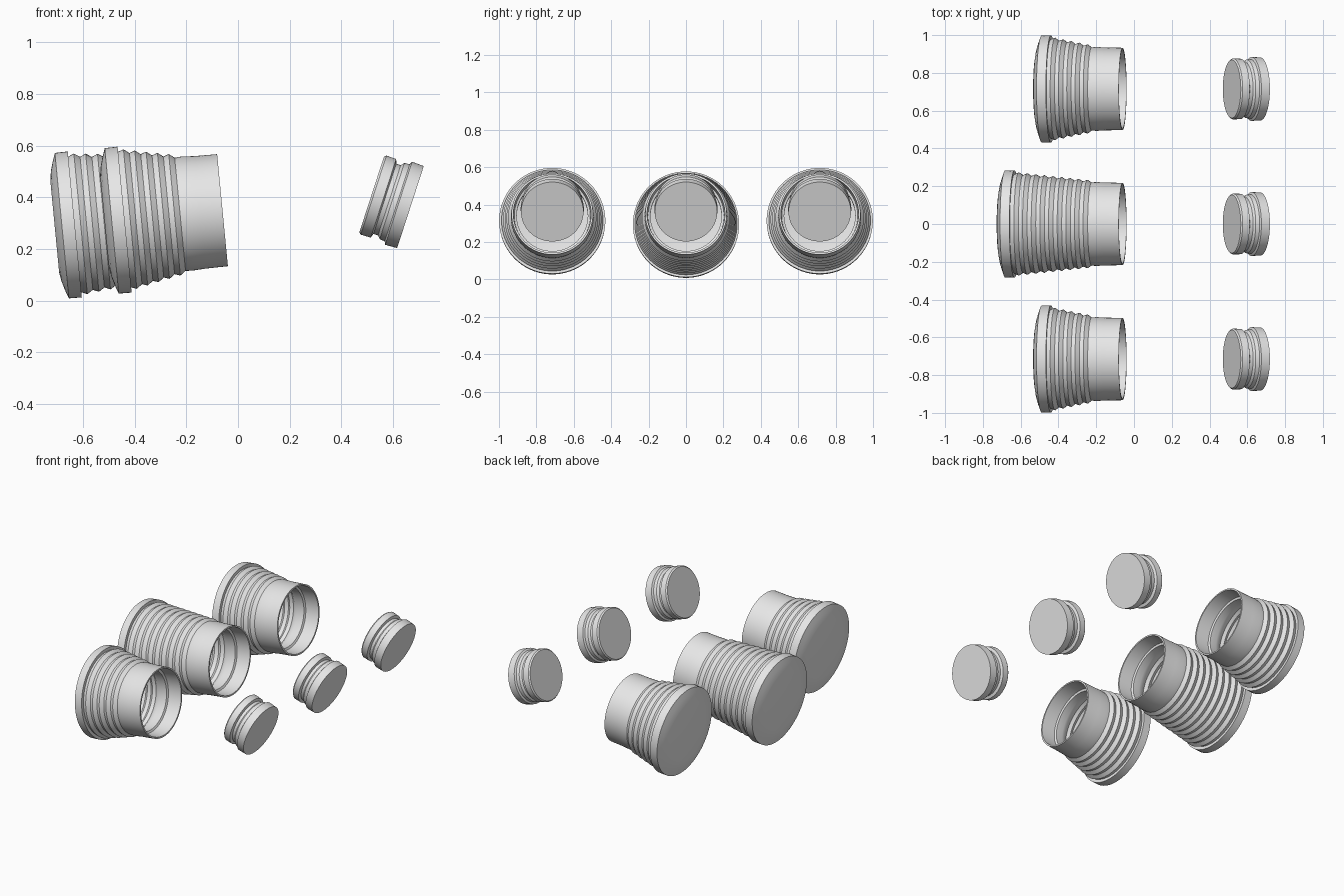
import bpy, bmesh, math

SEGMENTS = 72

cube = bpy.data.objects.get("Cube")
if cube:
    bpy.data.objects.remove(cube, do_unlink=True)

grey = bpy.data.materials.new("light_grey")
grey.use_nodes = True
grey.diffuse_color = (0.8, 0.8, 0.8, 1)
grey.node_tree.nodes["Principled BSDF"].inputs["Base Color"].default_value = (0.8, 0.8, 0.8, 1)


def lathe(name, profile, location, tilt):
    """Revolve (depth, radius) points about the x axis; depth runs towards -x."""
    bm = bmesh.new()
    rings = []
    for depth, radius in profile:
        count = SEGMENTS if radius > 0 else 1
        rings.append([bm.verts.new((-depth,
                                    radius * math.cos(math.tau * i / SEGMENTS),
                                    radius * math.sin(math.tau * i / SEGMENTS)))
                      for i in range(count)])
    for a, b in zip(rings, rings[1:]):
        for i in range(SEGMENTS):
            j = (i + 1) % SEGMENTS
            corners = [a[i % len(a)], a[j % len(a)], b[j % len(b)], b[i % len(b)]]
            bm.faces.new(list(dict.fromkeys(corners)))
    bmesh.ops.recalc_face_normals(bm, faces=bm.faces)
    mesh = bpy.data.meshes.new(name)
    bm.to_mesh(mesh)
    bm.free()
    mesh.materials.append(grey)
    obj = bpy.data.objects.new(name, mesh)
    bpy.context.collection.objects.link(obj)
    obj.location = location
    obj.rotation_euler.y = math.radians(tilt)
    bpy.ops.object.select_all(action='DESELECT')
    obj.select_set(True)
    bpy.context.view_layer.objects.active = obj
    bpy.ops.object.shade_smooth_by_angle(angle=math.radians(35))


def cup(name, y, flange, waves):
    """Hollow ribbed cup; flange is the depth at which the base flange begins."""
    start, steps = 0.165, 4
    ribs = []
    for i in range(waves * steps + 1):
        t = i / (waves * steps)
        swell = 0.006 * math.cos(math.tau * i / steps)
        ribs.append((start + t * (flange - start), 0.226 + 0.044 * t - swell))
    outer = [(0, 0.218), (0.088, 0.219), (0.14, 0.222)] + ribs
    base = [(flange, 0.284), (flange + 0.05, 0.283), (flange + 0.062, 0.25),
            (flange + 0.072, 0.215), (flange + 0.078, 0.18), (flange + 0.078, 0)]
    # Inner wall follows the ribs, with a ledge below the neck
    inner = [(0, 0.208), (0.09, 0.203), (0.095, 0.19), (0.14, 0.19)]
    inner += [(d, r - 0.025) for d, r in ribs]
    inner += [(flange + 0.04, 0.24), (flange + 0.055, 0.2), (flange + 0.055, 0)]
    lathe(name, inner[::-1] + outer + base, (-0.06, y, 0.35), -5.5)


# Ribbed cups
cup("left_cup", -0.715, 0.381, 5)
cup("middle_cup", 0, 0.575, 9)
cup("right_cup", 0.715, 0.381, 5)

# Grooved stoppers
stopper = [(0, 0), (0, 0.167), (0.048, 0.169), (0.054, 0.157), (0.075, 0.155),
           (0.086, 0.143), (0.104, 0.143), (0.11, 0.16), (0.15, 0.161),
           (0.158, 0.154), (0.158, 0)]
for label, y in (("left", -0.715), ("middle", 0), ("right", 0.715)):
    lathe(label + "_stopper", stopper, (0.668, y, 0.362), 18)
